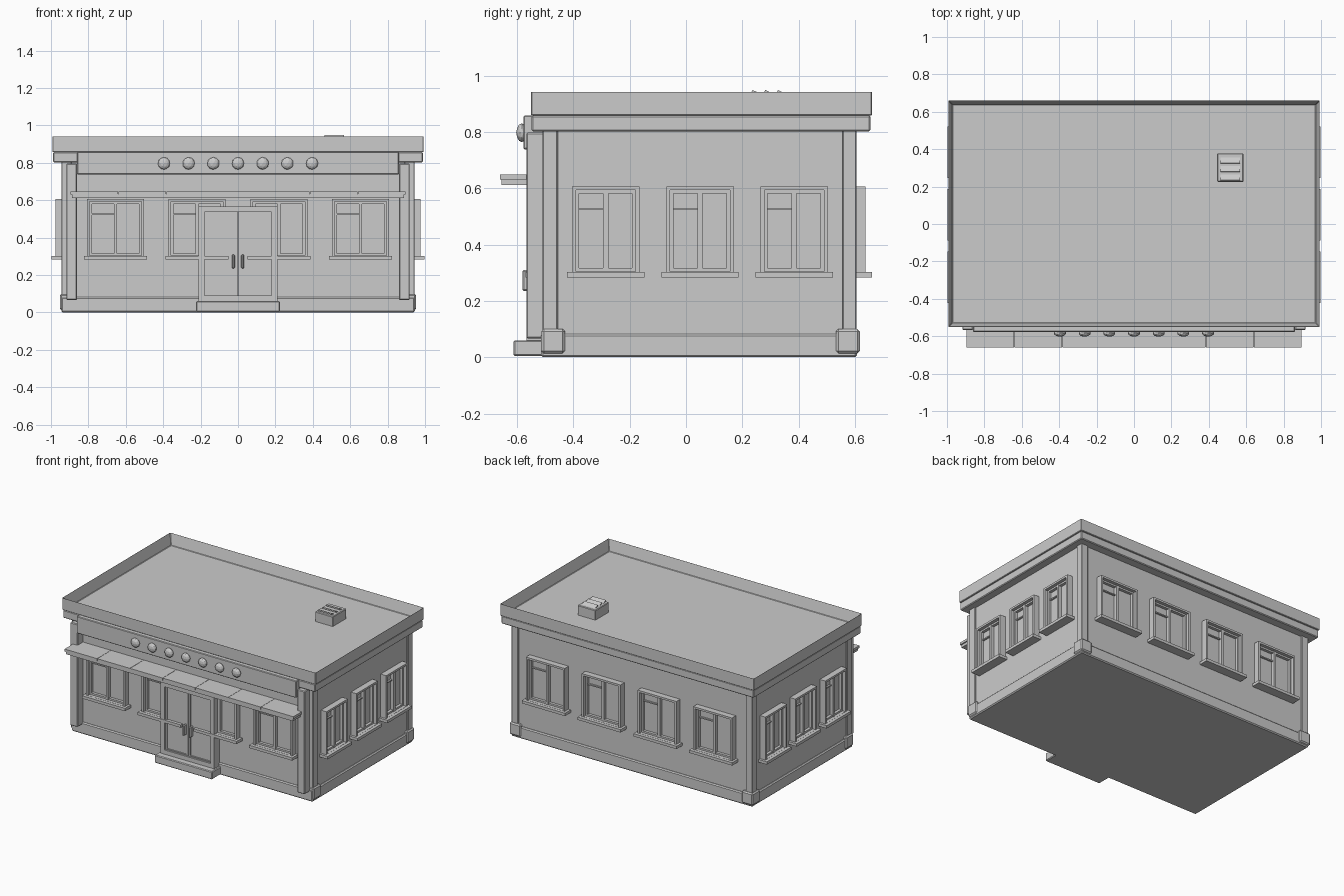
import bpy, bmesh, math
from mathutils import Matrix

if "Cube" in bpy.data.objects:
    bpy.data.objects.remove(bpy.data.objects["Cube"])

grey = bpy.data.materials.new("plain grey")
grey.diffuse_color = (0.6, 0.6, 0.6, 1)
grey.use_nodes = True
grey.node_tree.nodes["Principled BSDF"].inputs["Base Color"].default_value = grey.diffuse_color


def finish(name, bm, bevel=0.0):
    me = bpy.data.meshes.new(name)
    bmesh.ops.recalc_face_normals(bm, faces=bm.faces)
    bm.to_mesh(me)
    bm.free()
    me.materials.append(grey)
    ob = bpy.data.objects.new(name, me)
    bpy.context.collection.objects.link(ob)
    if bevel:
        m = ob.modifiers.new("edge bevel", 'BEVEL')
        m.width = bevel
        m.segments = 1
    return ob


def add_box(bm, x0, x1, y0, y1, z0, z1):
    mat = Matrix.Translation(((x0 + x1) / 2, (y0 + y1) / 2, (z0 + z1) / 2)) \
        @ Matrix.Diagonal((x1 - x0, y1 - y0, z1 - z0, 1))
    bmesh.ops.create_cube(bm, size=1, matrix=mat)


def box(name, dims, bevel=0.0):
    bm = bmesh.new()
    add_box(bm, *dims)
    return finish(name, bm, bevel)


def framed(bm, x0, x1, y0, y1, z0, z1, t):
    # rectangular frame of bar width t, facing -y
    add_box(bm, x0, x0 + t, y0, y1, z0, z1)
    add_box(bm, x1 - t, x1, y0, y1, z0, z1)
    add_box(bm, x0 + t, x1 - t, y0, y1, z1 - t, z1)
    add_box(bm, x0 + t, x1 - t, y0, y1, z0, z0 + t)


WX, WF, WB = 0.933, -0.505, 0.595      # wall planes: sides, front, back

# main body and plinth
box("walls", (-WX, WX, WF, WB, 0.01, 0.82))
box("plinth", (-0.945, 0.945, WF - 0.01, WB + 0.012, 0.0, 0.083), 0.007)

# roof edge: lower cornice, then parapet tray sunk from the top
box("cornice", (-0.988, 0.988, -0.548, 0.655, 0.802, 0.858), 0.005)
bm = bmesh.new()
add_box(bm, -0.993, 0.993, -0.55, 0.66, 0.858, 0.945)
bm.faces.ensure_lookup_table()
top = max(bm.faces, key=lambda f: f.calc_center_median().z)
bmesh.ops.inset_region(bm, faces=[top], thickness=0.03)
bmesh.ops.translate(bm, verts=top.verts, vec=(0, 0, -0.08))
finish("parapet", bm, 0.003)

# roof vent with three tilted slats
box("roof_vent", (0.445, 0.585, 0.225, 0.378, 0.86, 0.935), 0.004)
for y in (0.25, 0.295, 0.34):
    slat = box("vent_slat", (-0.053, 0.053, -0.017, 0.017, -0.004, 0.004))
    slat.location = (0.515, y, 0.938)
    slat.rotation_euler.x = math.radians(-25)

# corner pilasters with base blocks, and the two deep front pilasters
for s in (-1, 1):
    for y0, y1, b0, b1 in ((-0.51, -0.455, -0.513, -0.43), (0.555, 0.606, 0.533, 0.617)):
        xa, xb = sorted((s * 0.89, s * 0.944))
        box("corner_pilaster", (xa, xb, y0, y1, 0.09, 0.805), 0.004)
        xa, xb = sorted((s * 0.866, s * 0.953))
        box("pilaster_base", (xa, xb, b0, b1, 0.014, 0.1), 0.008)
    xa, xb = sorted((s * 0.86, s * 0.918))
    box("front_pilaster", (xa, xb, -0.567, WF + 0.02, 0.067, 0.797), 0.005)

# fascia board above the awning with its row of lamps
box("fascia_board", (-0.86, 0.86, -0.577, -0.5, 0.738, 0.858), 0.004)
for i in range(7):
    bm = bmesh.new()
    bmesh.ops.create_icosphere(bm, subdivisions=2, radius=0.033)
    lamp = finish("fascia_lamp", bm)
    lamp.location = ((i - 3) * 0.132, -0.583, 0.797)
    lamp.scale.y = 0.6

# awning of flat panels over a thinner carrier
box("awning_carrier", (-0.888, 0.888, -0.655, WF, 0.612, 0.633))
seams = [-0.897 + 1.794 * i / 7 for i in range(8)]
bm = bmesh.new()
for a, b in zip(seams, seams[1:]):
    add_box(bm, a + 0.001, b - 0.001, -0.66, WF, 0.631, 0.648)
finish("awning_panels", bm)


def window(name, half, loc, angle):
    # local frame: outward is -y, wall plane is y = 0
    bm = bmesh.new()
    framed(bm, -half, half, -0.043, 0.01, 0.29, 0.607, 0.014)
    framed(bm, -half + 0.014, half - 0.014, -0.02, 0.01, 0.304, 0.593, 0.012)
    add_box(bm, -0.009, 0.009, -0.024, 0.01, 0.304, 0.593)
    add_box(bm, -half + 0.026, -0.009, -0.012, 0.01, 0.522, 0.53)
    add_box(bm, -half - 0.017, half + 0.017, -0.065, 0.01, 0.283, 0.303)
    ob = finish(name, bm)
    ob.location = loc
    ob.rotation_euler.z = angle


for x in (-0.655, -0.219, 0.219, 0.655):
    window("front_window", 0.152, (x, WF, 0), 0)
    window("back_window", 0.152, (x, WB, 0), math.pi)
for y in (-0.285, 0.05, 0.384):
    window("right_window", 0.12, (WX, y, 0), math.pi / 2)
    window("left_window", 0.12, (-WX, y, 0), -math.pi / 2)

# double door: frame, two leaves, handles, step
bm = bmesh.new()
framed(bm, -0.21, 0.21, -0.567, WF, 0.06, 0.567, 0.03)
finish("door_frame", bm)
for s in (-1, 1):
    bm = bmesh.new()
    xa, xb = sorted((s * 0.002, s * 0.18))
    framed(bm, xa, xb, -0.555, WF, 0.085, 0.54, 0.012)
    add_box(bm, xa + 0.012, xb - 0.012, -0.548, WF, 0.097, 0.528)
    finish("door_leaf", bm)
    xa, xb = sorted((s * 0.017, s * 0.033))
    box("door_handle", (xa, xb, -0.58, -0.545, 0.235, 0.31), 0.005)
box("door_step", (-0.225, 0.225, -0.612, -0.5, 0.004, 0.06), 0.005)
